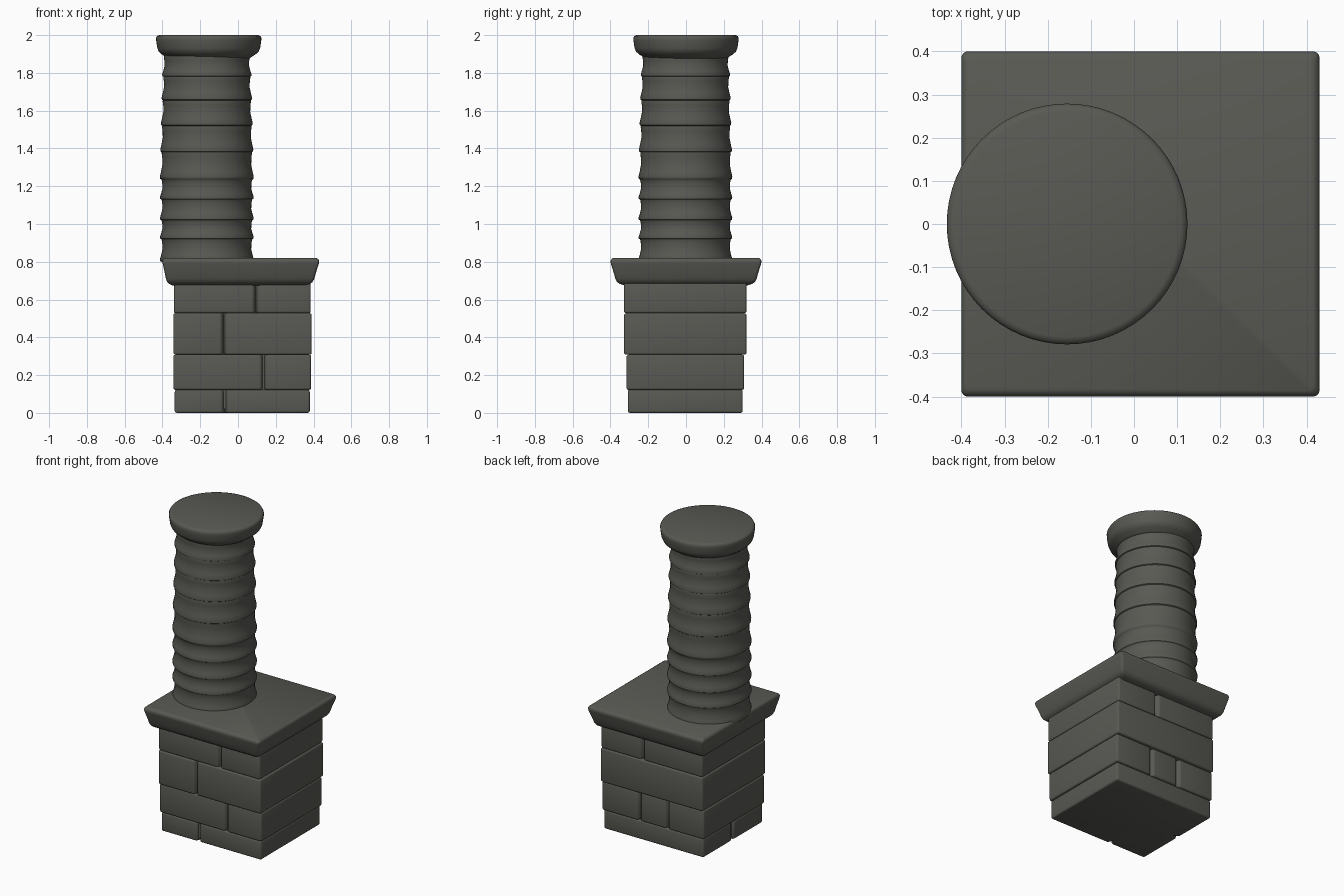
import bpy, bmesh, math

if "Cube" in bpy.data.objects:
    bpy.data.objects.remove(bpy.data.objects["Cube"], do_unlink=True)

stone = bpy.data.materials.new("dark_grey_stone")
stone.use_nodes = True
COLOUR = (0.10, 0.10, 0.088, 1)
stone.diffuse_color = COLOUR
stone.node_tree.nodes["Principled BSDF"].inputs["Base Color"].default_value = COLOUR


def finish(name, bm, angle=40):
    """Turn a bmesh into a smooth shaded object."""
    bmesh.ops.recalc_face_normals(bm, faces=bm.faces)
    mesh = bpy.data.meshes.new(name)
    bm.to_mesh(mesh)
    bm.free()
    mesh.materials.append(stone)
    obj = bpy.data.objects.new(name, mesh)
    bpy.context.collection.objects.link(obj)
    bpy.ops.object.select_all(action='DESELECT')
    obj.select_set(True)
    bpy.context.view_layer.objects.active = obj
    bpy.ops.object.shade_smooth_by_angle(angle=math.radians(angle))
    return obj


def loft(bm, rings):
    """Skin a stack of equal closed rings and close both ends."""
    loops = [[bm.verts.new(p) for p in ring] for ring in rings]
    n = len(loops[0])
    for a, b in zip(loops, loops[1:]):
        for i in range(n):
            j = (i + 1) % n
            bm.faces.new((a[i], a[j], b[j], b[i]))
    bm.faces.new(loops[0][::-1])
    bm.faces.new(loops[-1])


def round_rect(x0, x1, y0, y1, r, z, steps=4):
    """Rectangle with rounded corners at height z."""
    corners = ((x1 - r, y1 - r), (x0 + r, y1 - r), (x0 + r, y0 + r), (x1 - r, y0 + r))
    ring = []
    for k, (cx, cy) in enumerate(corners):
        for s in range(steps + 1):
            a = math.pi / 2 * (k + s / steps)
            ring.append((cx + r * math.cos(a), cy + r * math.sin(a), z))
    return ring


def brick_row(name, x0, x1, y0, y1, z0, z1, front=(), back=(), right=()):
    """One course of bricks: an outline notched at every joint, then bevelled."""
    w, d = 0.013, 0.03
    pts = [(x0, y0)]
    for j in sorted(front):
        pts += [(j - w, y0), (j, y0 + d), (j + w, y0)]
    pts += [(x1, y0), (x1, y1)]
    for j in sorted(back, reverse=True):
        pts += [(j + w, y1), (j, y1 - d), (j - w, y1)]
    pts.append((x0, y1))
    for j in right:
        pts += [(x0, j + w), (x0 + d, j), (x0, j - w)]
    bm = bmesh.new()
    loft(bm, [[(x, y, z) for x, y in pts] for z in (z0, z1)])
    bmesh.ops.recalc_face_normals(bm, faces=bm.faces)
    edges = [e for e in bm.edges if e.is_convex]
    bmesh.ops.bevel(bm, geom=edges, offset=0.012, segments=3, profile=0.5,
                    affect='EDGES', clamp_overlap=True)
    return finish(name, bm)


# Brick base
brick_row("brick_row_1", -0.335, 0.38, -0.308, 0.30, 0.0, 0.122, front=[-0.07], right=[0.0])
brick_row("brick_row_2", -0.342, 0.387, -0.315, 0.308, 0.122, 0.308,
          front=[0.135], back=[0.12, -0.08])
brick_row("brick_row_3", -0.342, 0.39, -0.328, 0.32, 0.308, 0.528, front=[-0.075])
brick_row("brick_row_4", -0.34, 0.385, -0.328, 0.32, 0.528, 0.69, front=[0.095], back=[0.09])

# Mortar core behind the horizontal joints
bm = bmesh.new()
loft(bm, [round_rect(-0.32, 0.365, -0.295, 0.285, 0.01, z) for z in (0.02, 0.69)])
finish("mortar_core", bm)

# Overhanging slab, flaring slightly upward
bm = bmesh.new()
slab = [(0.675, 0.075), (0.683, 0.05), (0.692, 0.036), (0.71, 0.026), (0.74, 0.018),
        (0.79, 0.002), (0.803, 0.0), (0.813, 0.004), (0.82, 0.014)]
loft(bm, [round_rect(-0.40 + i * 0.7, 0.43 - i, -0.40 + i, 0.40 - i, 0.015, z)
          for z, i in slab])
finish("top_slab", bm)


def lathe(name, profile, cx, cy, sides=64):
    """Closed turned part from (radius, height) pairs."""
    turns = [2 * math.pi * k / sides for k in range(sides)]
    bm = bmesh.new()
    loft(bm, [[(cx + r * math.cos(a), cy + r * math.sin(a), z) for a in turns]
              for r, z in profile])
    return finish(name, bm, 50)


# Ribbed pipe: every rib swells out over a sharp undercut
ribs = [0.80, 0.92, 1.02, 1.13, 1.235, 1.38, 1.52, 1.655, 1.78, 1.885]
profile = []
for low, high in zip(ribs, ribs[1:]):
    h = high - low
    big = 0.248 - 0.012 * max(0, (low - 1.3) / 0.5)
    for t, inset in ((0.0, 0.007), (0.03, 0.001), (0.12, 0.0), (0.3, 0.006),
                     (0.55, 0.013), (0.8, 0.012), (0.96, 0.009)):
        profile.append((big - inset, low + h * t))
profile.append((0.225, 1.91))
lathe("ribbed_pipe", profile, -0.165, -0.003)

# Pipe cap
lathe("pipe_cap", [(0.215, 1.875), (0.228, 1.885), (0.248, 1.898), (0.264, 1.912),
                   (0.272, 1.93), (0.278, 1.97), (0.279, 1.985), (0.274, 1.995),
                   (0.262, 2.0)], -0.155, 0.0)
